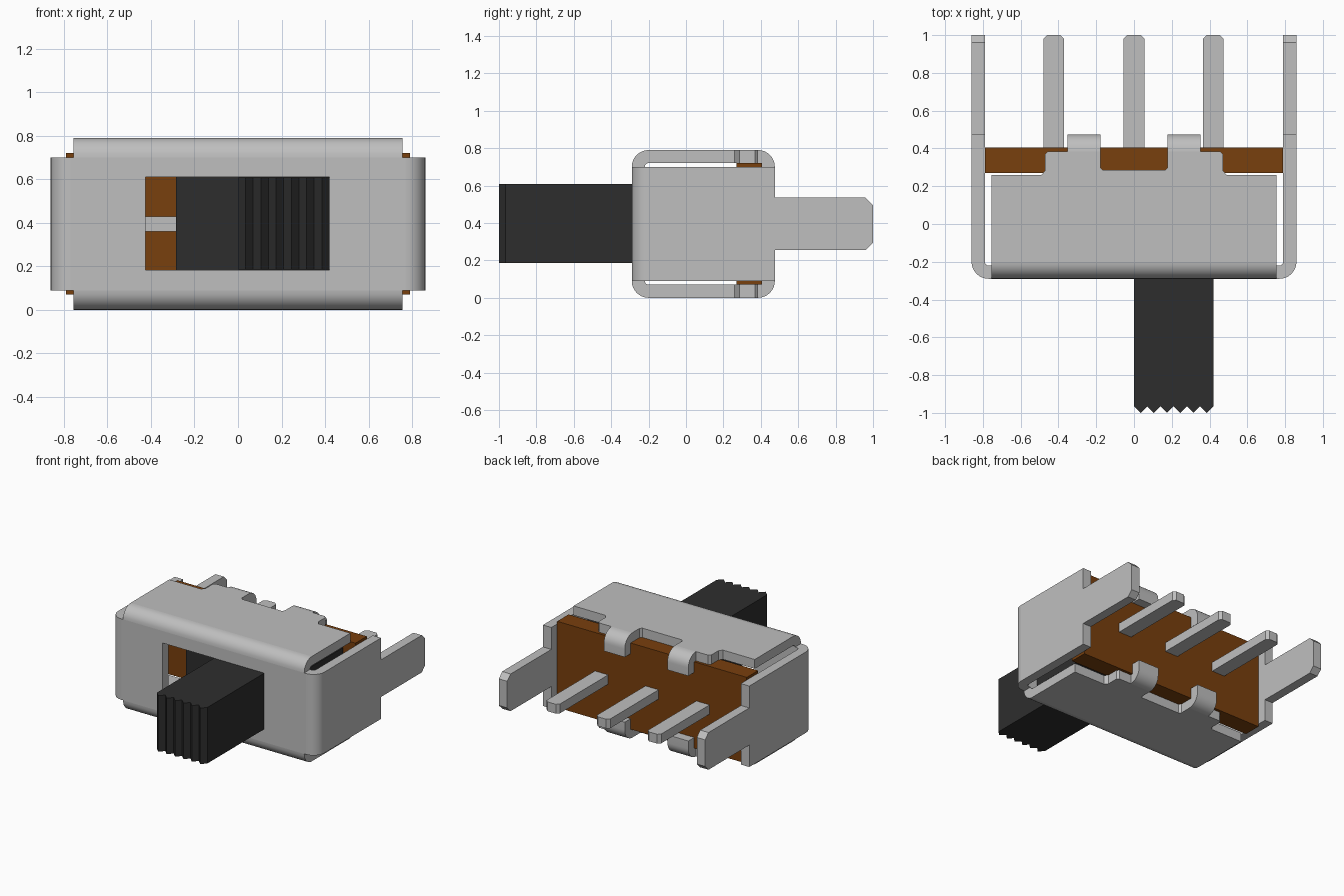
import bpy, bmesh
from math import cos, sin, pi

cube = bpy.data.objects.get("Cube")
if cube:
    bpy.data.objects.remove(cube, do_unlink=True)


def material(name, rgb):
    m = bpy.data.materials.new(name)
    m.use_nodes = True
    m.diffuse_color = (*rgb, 1)
    m.node_tree.nodes["Principled BSDF"].inputs["Base Color"].default_value = (*rgb, 1)
    return m


STEEL = material("steel grey", (0.52, 0.52, 0.52))
BROWN = material("brown laminate", (0.19, 0.05, 0.004))
BLACK = material("black plastic", (0.027, 0.027, 0.027))

MID = 0.395            # half height of the housing
T, RO, RI = 0.07, 0.09, 0.02   # sheet thickness, outer and inner bend radius


def prism(name, pts, axis, a, b, mat):
    """Extrude a 2D outline along an axis from a to b."""
    place = {"x": lambda u, v, w: (w, u, v),
             "y": lambda u, v, w: (u, w, v),
             "z": lambda u, v, w: (u, v, w)}[axis]
    bm = bmesh.new()
    low = [bm.verts.new(place(u, v, a)) for u, v in pts]
    high = [bm.verts.new(place(u, v, b)) for u, v in pts]
    bm.faces.new(low)
    bm.faces.new(high)
    for i in range(len(pts)):
        j = (i + 1) % len(pts)
        bm.faces.new((low[i], low[j], high[j], high[i]))
    bmesh.ops.recalc_face_normals(bm, faces=bm.faces)
    me = bpy.data.meshes.new(name)
    bm.to_mesh(me)
    bm.free()
    me.materials.append(mat)
    ob = bpy.data.objects.new(name, me)
    bpy.context.collection.objects.link(ob)
    return ob


def rect(u0, u1, v0, v1):
    return [(u0, v0), (u1, v0), (u1, v1), (u0, v1)]


def bend(cu, cv, start, tail=0):
    """Quarter ring of sheet; the end at start + 90 degrees sits first, a tail extends the other end down."""
    angles = [start + pi / 2 * (1 - i / 8) for i in range(9)]
    outer = [(cu + RO * cos(t), cv + RO * sin(t)) for t in angles]
    inner = [(cu + RI * cos(t), cv + RI * sin(t)) for t in reversed(angles)]
    end = [(cu + RO, cv - tail), (cu + RI, cv - tail)] if tail else []
    return outer + end + inner


def smooth(ob):
    bpy.ops.object.select_all(action="DESELECT")
    ob.select_set(True)
    bpy.context.view_layer.objects.active = ob
    bpy.ops.object.shade_smooth_by_angle(angle=pi / 6)


def flip(pts):
    return [(u, 2 * MID - v) for u, v in pts]


# Housing front with its slot
front = prism("housing_front", rect(-0.77, 0.77, 0.09, 0.70), "y", -0.29, -0.22, STEEL)
cutter = prism("slot_cutter", rect(-0.425, 0.42, 0.184, 0.61), "y", -0.5, 0, STEEL)
cutter.hide_render = True
mod = front.modifiers.new("slot", "BOOLEAN")
mod.object, mod.operation, mod.solver = cutter, "DIFFERENCE", "EXACT"
bpy.context.view_layer.objects.active = front
bpy.ops.object.modifier_apply(modifier=mod.name)
bpy.data.objects.remove(cutter, do_unlink=True)

# Top and bottom plates, with bends in front and clamping tabs behind
half = [(0.165, 0.285), (0.178, 0.30), (0.178, 0.385), (0.455, 0.385),
        (0.47, 0.37), (0.47, 0.285), (0.49, 0.26), (0.755, 0.26), (0.755, -0.20)]
outline = half + [(-x, y) for x, y in reversed(half)]
for side in ("top", "bottom"):
    turn = flip if side == "bottom" else list
    z0, z1 = sorted(v for _, v in turn([(0, 0.72), (0, 0.79)]))
    prism(side + "_plate", outline, "z", z0, z1, STEEL)
    smooth(prism(side + "_front_bend", turn(bend(-0.20, 0.70, pi / 2)), "x", -0.755, 0.755, STEEL))
    for name, x in (("right", -0.352), ("left", 0.178)):
        tab = turn(bend(0.385, 0.70, 0, 0.06))
        smooth(prism(f"{side}_{name}_tab", tab, "x", x, x + 0.174, STEEL))

# Side plates, each with a mounting leg
leg = [(-0.20, 0.09), (0.475, 0.09), (0.475, 0.255), (0.96, 0.255), (1, 0.295)]
leg += reversed(flip(leg))
for name, s in (("left", 1), ("right", -1)):
    a, b = sorted((s * 0.79, s * 0.86))
    prism(name + "_side_plate", leg, "x", a, b, STEEL)
    arc = [(s * x, y) for x, y in bend(0.77, -0.20, -pi / 2)]
    smooth(prism(name + "_front_bend", arc, "z", 0.09, 0.70, STEEL))

# Terminal board, contact strip and pins
prism("terminal_board", rect(-0.79, 0.79, 0.07, 0.72), "y", 0.27, 0.405, BROWN)
prism("contact_strip", rect(-0.48, 0.475, 0.36, 0.43), "y", 0.25, 0.27, STEEL)
for name, x in (("right", -0.425), ("middle", 0), ("left", 0.42)):
    w = 0.055
    pin = [(x - w, 0.40), (x + w, 0.40), (x + w, 0.98), (x + w - 0.02, 1),
           (x - w + 0.02, 1), (x - w, 0.98)]
    prism(name + "_pin", pin, "z", 0.36, 0.43, STEEL)

# Slider: inner carriage and a handle with a ridged end
prism("slider_carriage", rect(-0.285, 0.70, 0.12, 0.67), "y", -0.215, 0.25, BLACK)
ridges = [(0.035 * i, -1 if i % 2 else -0.965) for i in range(13)]
prism("slider_handle", ridges + [(0.42, -0.20), (0, -0.20)], "z", 0.186, 0.608, BLACK)
